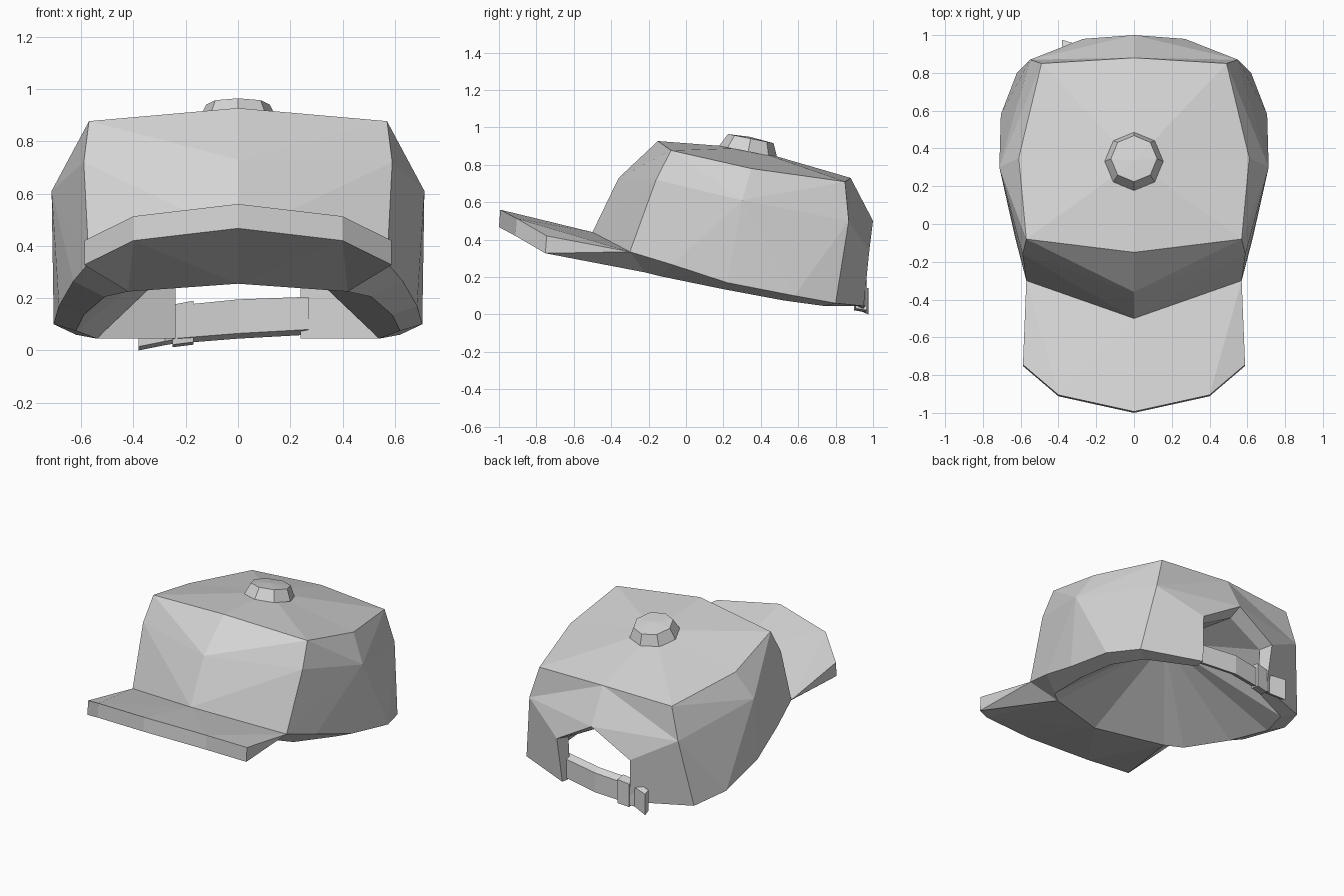
import bpy, bmesh, math

cube = bpy.data.objects.get("Cube")
if cube:
    bpy.data.objects.remove(cube)

fabric = bpy.data.materials.new("pale_grey_fabric")
fabric.use_nodes = True
GREY = (0.66, 0.66, 0.66, 1)
fabric.diffuse_color = GREY
fabric.node_tree.nodes["Principled BSDF"].inputs["Base Color"].default_value = GREY


def finish(bm, name):
    bmesh.ops.remove_doubles(bm, verts=bm.verts[:], dist=0.0005)
    bmesh.ops.recalc_face_normals(bm, faces=bm.faces[:])
    mesh = bpy.data.meshes.new(name)
    bm.to_mesh(mesh)
    bm.free()
    mesh.materials.append(fabric)
    bpy.context.collection.objects.link(bpy.data.objects.new(name, mesh))


def add_face(bm, points):
    """Add a face, dropping repeated corners."""
    unique = list(dict.fromkeys(tuple(p) for p in points))
    if len(unique) > 2:
        bm.faces.new([bm.verts.new(p) for p in unique])


def mirrored(bm, faces):
    for f in faces:
        add_face(bm, f)
        add_face(bm, [(-p[0], p[1], p[2]) for p in f])


# Crown: half-ring profiles from front centre round to the back
apex = (0, .33, .89)
top_side, mid_side = (.61, .35, .78), (.713, .3, .61)
top = [(0, -.15, .927), (.57, -.08, .877), top_side, top_side, top_side,
       (.49, .85, .71), (0, .88, .73)]
mid = [(0, -.36, .73), (.59, -.16, .72), mid_side, mid_side, mid_side,
       (.55, .87, .5), (0, 1, .5)]
rim = [(0, -.5, .44), (.57, -.3, .335), (.63, -.07, .265), (.685, .22, .17),
       (.705, .58, .1), (.62, .8, .06), (.25, .95, .045)]
post_top = (.27, .98, .34)

# Lining: a shallow cone rising from the inner rim
rim_inner = [(0, -.37, .255), (.42, -.22, .225), (.51, -.14, .205), (.59, .2, .135),
             (.62, .52, .075), (.54, .74, .045), (.24, .88, .045)]
post_inner, back_inner, lining_apex = (.24, .9, .33), (0, .91, .46), (0, .29, .56)

faces = []
for i in range(6):
    faces.append([apex, top[i], top[i + 1]])
    if i == 1:
        faces += [[top[i], mid[i], mid[i + 1]], [top[i], mid[i + 1], top[i + 1]]]
    else:
        faces += [[top[i], mid[i], top[i + 1]], [mid[i], mid[i + 1], top[i + 1]]]
    if i < 5:
        faces += [[mid[i], rim[i], mid[i + 1]], [rim[i], rim[i + 1], mid[i + 1]]]
        faces.append([rim_inner[i], rim_inner[i + 1], lining_apex])
faces += [[mid[5], post_top, mid[6]], [mid[5], rim[5], rim[6], post_top],
          [rim_inner[5], rim_inner[6], post_inner],
          [rim_inner[5], post_inner, lining_apex],
          [post_inner, back_inner, lining_apex]]
# Band joining outside and lining, round the rim and the back opening
edge = rim + [post_top, mid[6]]
edge_inner = rim_inner + [post_inner, back_inner]
for i in range(8):
    faces.append([edge[i], edge[i + 1], edge_inner[i + 1], edge_inner[i]])
bm = bmesh.new()
mirrored(bm, faces)
finish(bm, "crown")

# Brim: tapered slab from the front of the rim
lip = [(0, -.993, .56), (.4, -.905, .513), (.588, -.745, .42)]
lip_low = [(x, y - .007, z - .093) for x, y, z in lip]
over = lip + [rim[1], rim[0]]
under = lip_low + [rim_inner[1], rim_inner[0]]
bm = bmesh.new()
for loop in (over, under):
    mirrored(bm, [[loop[4], loop[0], loop[1]], [loop[4], loop[1], loop[3]],
                  [loop[1], loop[2], loop[3]]])
mirrored(bm, [[over[i], over[i + 1], under[i + 1], under[i]] for i in range(2)])
mirrored(bm, [[over[2], over[3], under[2]], [over[3], under[3], under[2]]])
finish(bm, "brim")


# Closing strap, buckle and loose end: thick ribbons
def ribbon(name, stations, thick, lift):
    """Stations are (x, outer y, low z, high z); the inner side sits higher."""
    bm = bmesh.new()
    rings = [[(x, y, lo), (x, y, hi), (x, y - thick, hi + lift), (x, y - thick, lo + lift)]
             for x, y, lo, hi in stations]
    for a, b in zip(rings, rings[1:]):
        for k in range(4):
            n = (k + 1) % 4
            add_face(bm, [a[k], a[n], b[n], b[k]])
    add_face(bm, rings[0])
    add_face(bm, rings[-1])
    finish(bm, name)


ribbon("back_strap", [(.27, .91, .06, .185), (0, .96, .045, .175),
                      (-.25, .94, .025, .15)], .045, .02)
ribbon("strap_buckle", [(-.17, .967, .022, .18), (-.25, .957, .012, .165)], .06, .01)
ribbon("strap_end", [(-.25, .955, .025, .16), (-.28, .945, .02, .15),
                     (-.38, .975, 0, .14)], .035, .015)

# Top button: tilted faceted octagon
bm = bmesh.new()


def octagon(radius, height):
    pts = []
    for k in range(8):
        a = k * math.pi / 4
        y = radius * math.sin(a)
        pts.append((radius * math.cos(a), .335 + y + height * .2, .885 + height - .2 * y))
    return pts


base, crest = octagon(.155, -.015), octagon(.122, .055)
for k in range(8):
    n = (k + 1) % 8
    add_face(bm, [base[k], base[n], crest[n], crest[k]])
    add_face(bm, [crest[k], crest[n], (0, .34, .95)])
add_face(bm, base)
finish(bm, "top_button")
